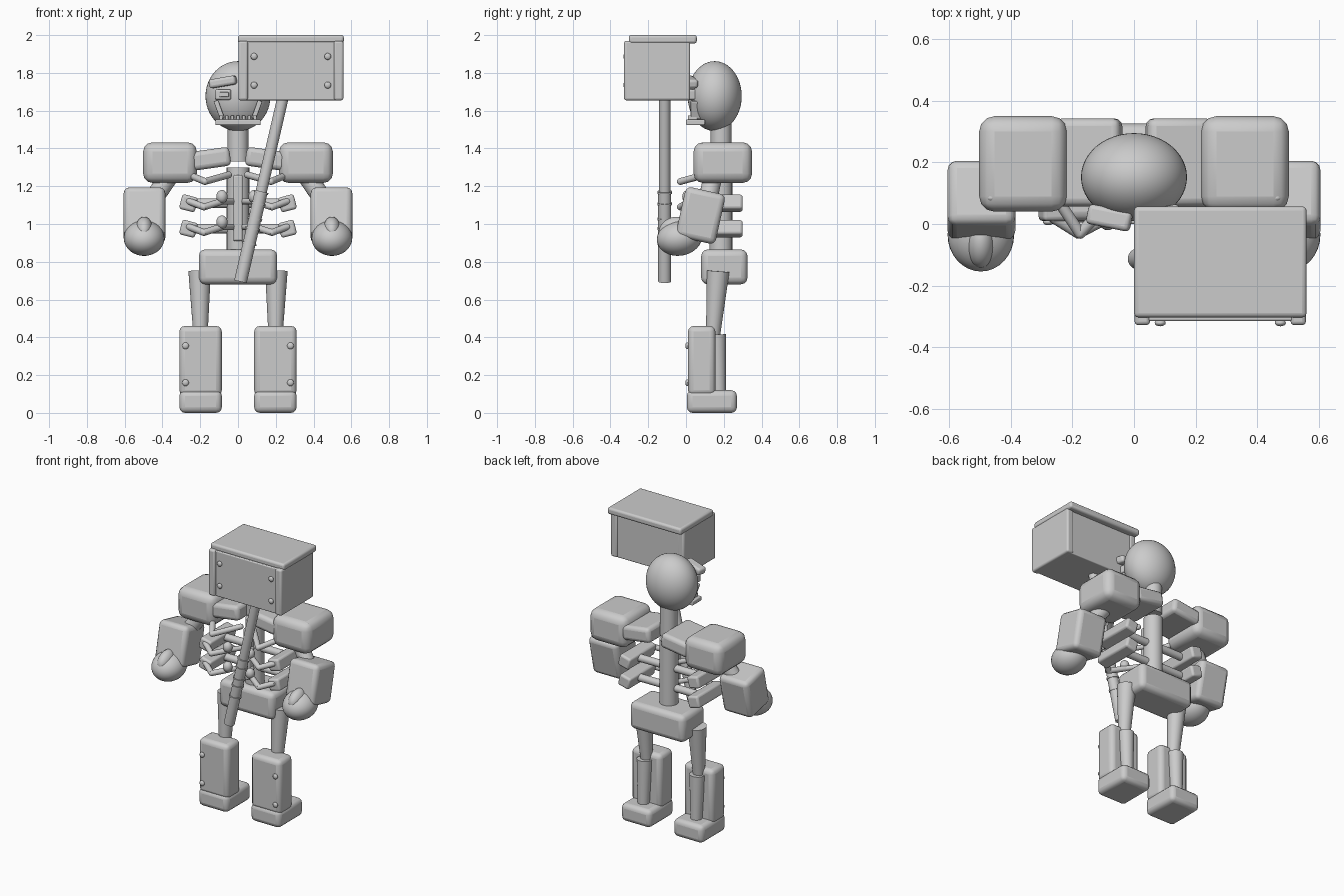
import bpy
from mathutils import Vector, Matrix, Euler
from math import pi

cube = bpy.data.objects.get("Cube")
if cube:
    bpy.data.objects.remove(cube, do_unlink=True)

grey = bpy.data.materials.new("plain_grey")
grey.use_nodes = True
grey.diffuse_color = (0.6, 0.6, 0.6, 1)
grey.node_tree.nodes["Principled BSDF"].inputs["Base Color"].default_value = (0.6, 0.6, 0.6, 1)


def finish(name, angle=0.6):
    ob = bpy.context.object
    ob.name = name
    ob.data.materials.clear()
    ob.data.materials.append(grey)
    bpy.ops.object.shade_smooth_by_angle(angle=angle)
    return ob


def box(name, loc, size, bevel=0.01, rot=(0, 0, 0), segments=3):
    """Box with rounded edges, given by its centre and full size."""
    bpy.ops.mesh.primitive_cube_add(size=1)
    ob = bpy.context.object
    ob.data.transform(Matrix.Diagonal((*size, 1)))
    ob.location, ob.rotation_euler = loc, rot
    mod = ob.modifiers.new("rounded", "BEVEL")
    mod.width, mod.segments = bevel, segments
    return finish(name)


def ball(name, loc, radii, rot=(0, 0, 0), segments=32):
    bpy.ops.mesh.primitive_uv_sphere_add(segments=segments, ring_count=segments // 2)
    ob = bpy.context.object
    ob.data.transform(Matrix.Diagonal((*radii, 1)))
    ob.location, ob.rotation_euler = loc, rot
    return finish(name)


def rod(name, a, b, r1, r2=None):
    """Tapered round rod from point a to point b."""
    a, b = Vector(a), Vector(b)
    axis = b - a
    bpy.ops.mesh.primitive_cone_add(vertices=24, radius1=r1, radius2=r2 or r1, depth=axis.length)
    ob = bpy.context.object
    ob.location = (a + b) / 2
    ob.rotation_euler = axis.to_track_quat("Z", "Y").to_euler()
    return finish(name)


def chain(name, points, r):
    """Bent rod through several points, with round joints."""
    for i, (a, b) in enumerate(zip(points, points[1:])):
        rod(f"{name}_bar_{i}", a, b, r)
    for i, p in enumerate(points):
        ball(f"{name}_joint_{i}", p, (r, r, r), segments=16)


def rivet(name, loc):
    ball(name, loc, (0.018, 0.011, 0.018), segments=16)


# Head, neck, spine and pelvis
ball("skull", (0, 0.152, 1.677), (0.172, 0.143, 0.185), segments=48)
rod("neck", (0, 0.185, 1.33), (0, 0.185, 1.54), 0.055)
rod("spine", (0, 0.185, 0.82), (0, 0.185, 1.3), 0.06)
box("breastbone", (0, 0.115, 1.085), (0.05, 0.05, 0.35), 0.01)
box("pelvis", (0, 0.203, 0.773), (0.415, 0.245, 0.185), 0.035)

# Jaw and teeth
box("jaw", (0, 0.05, 1.538), (0.24, 0.1, 0.03), 0.006)
for i in range(7):
    box(f"tooth_{i}", (-0.09 + 0.03 * i, 0.035, 1.56), (0.018, 0.05, 0.03), 0.004)

for s, side in ((1, "left"), (-1, "right")):
    def at(x, y, z):
        return (s * x, y, z)

    # Face
    box(f"{side}_brow", at(0.08, 0.02, 1.752), (0.145, 0.065, 0.048), 0.015, (0, s * 0.17, s * 0.2))
    box(f"{side}_eye_frame", at(0.075, 0.036, 1.685), (0.085, 0.07, 0.055), 0.01, (0, 0, s * 0.2))
    box(f"{side}_eye", at(0.073, 0.0, 1.685), (0.05, 0.015, 0.025), 0.004, (0, 0, s * 0.2))
    box(f"{side}_cheek", at(0.1, 0.055, 1.605), (0.025, 0.06, 0.1), 0.006, (0, s * 0.35, 0))

    # Shoulder armour
    box(f"{side}_shoulder", at(0.36, 0.195, 1.325), (0.285, 0.31, 0.215), 0.05)
    box(f"{side}_collar_plate", at(0.148, 0.2, 1.345), (0.215, 0.285, 0.1), 0.025, (0, s * 0.14, 0))
    ball(f"{side}_shoulder_rivet", at(0.463, 0.085, 1.418), (0.015, 0.011, 0.012), segments=16)

    # Arm and fist
    rod(f"{side}_upper_arm", at(0.34, 0.15, 1.29), at(0.47, 0.11, 1.1), 0.05)
    box(f"{side}_forearm", at(0.495, 0.077, 1.045), (0.22, 0.215, 0.27), 0.03, (-0.22, 0, 0))
    ball(f"{side}_fist", at(0.497, -0.035, 0.925), (0.108, 0.12, 0.093), (0.15, 0, 0))
    ball(f"{side}_thumb", at(0.497, -0.065, 0.975), (0.045, 0.08, 0.06), (0.4, 0, 0))

    # Collarbone and ribs
    chain(f"{side}_collarbone", [at(0.235, 0.06, 1.25), at(0.175, -0.03, 1.225), at(0.05, 0.1, 1.26)], 0.018)
    for level, z in (("upper", 1.11), ("lower", 0.975)):
        rib = f"{side}_{level}_rib"
        box(f"{rib}_block", at(0.262, 0.155, z), (0.085, 0.29, 0.08), 0.014, (0, s * -0.25, 0))
        rod(f"{rib}_strut", at(0.03, 0.185, z), at(0.25, 0.185, z), 0.025)
        chain(f"{rib}_front", [at(0.26, 0.02, z + 0.01), at(0.18, -0.03, z - 0.02),
                               at(0.085, 0.02, z + 0.01)], 0.018)
        chain(f"{rib}_inner", [at(0.085, 0.02, z + 0.01), at(0.02, 0.12, z + 0.01)], 0.016)
        ball(f"{rib}_knob", at(0.085, 0.01, z + 0.035), (0.03, 0.03, 0.035), segments=24)

    # Leg
    rod(f"{side}_thigh", at(0.198, 0.14, 0.37), at(0.203, 0.17, 0.75), 0.035, 0.06)
    rod(f"{side}_calf", at(0.2, 0.175, 0.08), at(0.2, 0.162, 0.415), 0.036, 0.05)
    box(f"{side}_shin_guard", at(0.198, 0.083, 0.275), (0.225, 0.145, 0.37), 0.03)
    box(f"{side}_foot", at(0.198, 0.137, 0.06), (0.225, 0.265, 0.12), 0.03)
    for z in (0.16, 0.355):
        rivet(f"{side}_shin_rivet", at(0.278, 0.007, z))

# Hammer head: core, top cap, side panels and rivets
mid = 0.28
box("hammer_core", (mid, -0.15, 1.81), (0.5, 0.33, 0.31), 0.006)
box("hammer_cap", (mid, -0.123, 1.978), (0.56, 0.36, 0.045), 0.014)
for s, side in ((1, "left"), (-1, "right")):
    box(f"hammer_{side}_panel", (mid + s * 0.253, -0.153, 1.812), (0.05, 0.35, 0.315), 0.012)
    for z in (1.735, 1.887):
        rivet(f"hammer_{side}_rivet", (mid + s * 0.195, -0.321, z))

# Hammer handle with a ringed grip
foot, top = Vector((0.013, -0.113, 0.695)), Vector((0.245, -0.113, 1.7))
rod("hammer_handle", foot, top, 0.03)
rod("hammer_grip", foot, foot.lerp(top, 0.47), 0.034)
for i, t in enumerate((0.2, 0.28, 0.33, 0.41, 0.47)):
    rod(f"grip_ring_{i}", foot.lerp(top, t - 0.005), foot.lerp(top, t + 0.005), 0.039)
